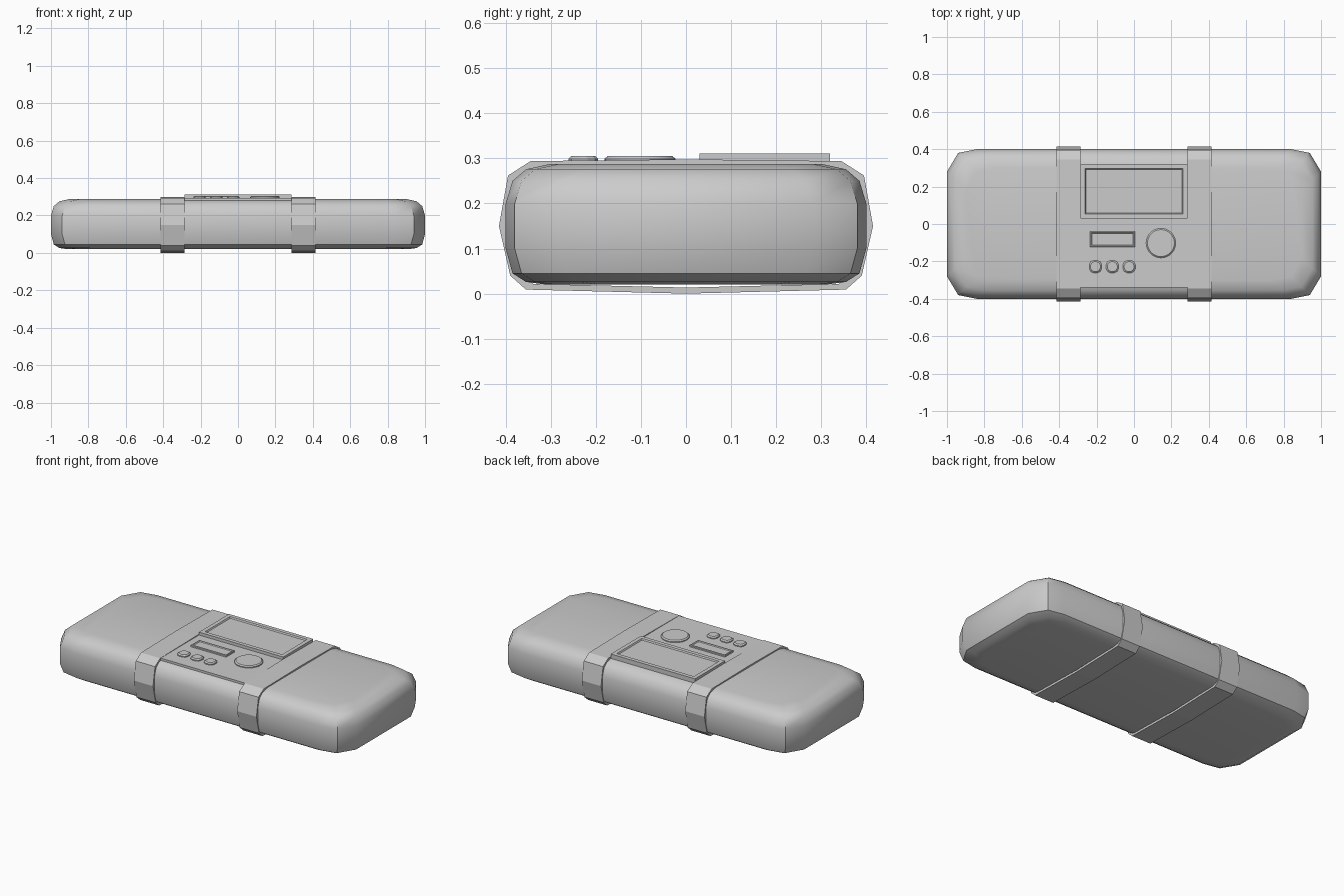
import bpy, bmesh, math

if "Cube" in bpy.data.objects:
    bpy.data.objects.remove(bpy.data.objects["Cube"])


def finish(name, bm, smooth=None):
    bmesh.ops.recalc_face_normals(bm, faces=bm.faces[:])
    me = bpy.data.meshes.new(name)
    bm.to_mesh(me)
    bm.free()
    ob = bpy.data.objects.new(name, me)
    bpy.context.collection.objects.link(ob)
    if smooth:
        bpy.ops.object.select_all(action='DESELECT')
        ob.select_set(True)
        bpy.context.view_layer.objects.active = ob
        bpy.ops.object.shade_smooth_by_angle(angle=math.radians(smooth))
    return ob


def loft(name, rings, closed=False, smooth=None):
    """Bridge equal rings of points; cap the ends, or join last to first."""
    bm = bmesh.new()
    vs = [[bm.verts.new(p) for p in r] for r in rings]
    n = len(vs[0])
    pairs = list(zip(vs, vs[1:])) + ([(vs[-1], vs[0])] if closed else [])
    for a, b in pairs:
        for i in range(n):
            j = (i + 1) % n
            bm.faces.new((a[i], a[j], b[j], b[i]))
    if not closed:
        bm.faces.new(vs[0])
        bm.faces.new(vs[-1])
    return finish(name, bm, smooth)


def rounded(cx, cy, hx, hy, z, c):
    """Rounded rectangle with three points per corner; c lists (dx, dy) insets."""
    q = [(hx - dx, hy - dy) for dx, dy in c]
    pts = q + [(-x, y) for x, y in q[::-1]] + [(-x, -y) for x, y in q] + [(x, -y) for x, y in q[::-1]]
    return [(cx + x, cy + y, z) for x, y in pts]


def plate(name, x0, x1, y0, y1, z0, z1, rim=0, depth=0, bevel=0):
    """Flat block, optionally with a sunken face inside a rim."""
    bm = bmesh.new()
    bmesh.ops.create_cube(bm, size=1)
    for v in bm.verts:
        v.co = (x1 if v.co.x > 0 else x0, y1 if v.co.y > 0 else y0, z1 if v.co.z > 0 else z0)
    bm.normal_update()
    top = max(bm.faces, key=lambda f: f.calc_center_median().z)
    if bevel:
        bmesh.ops.bevel(bm, geom=top.edges[:], offset=bevel, segments=1, affect='EDGES')
        top = max(bm.faces, key=lambda f: f.calc_center_median().z)
    if rim:
        bmesh.ops.inset_region(bm, faces=[top], thickness=rim)
        bmesh.ops.inset_region(bm, faces=[top], thickness=0.006)
        for v in top.verts:
            v.co.z -= depth
    return finish(name, bm)


# Soft-edged body
corner = [(0, 0.12), (0.06, 0.02), (0.16, 0)]
levels = [(0.02, 0.09), (0.026, 0.045), (0.045, 0.015), (0.10, 0), (0.20, 0),
          (0.25, 0.015), (0.276, 0.045), (0.288, 0.10)]
loft("body", [rounded(0, 0, 1 - i, 0.4 - i, z, corner) for z, i in levels], smooth=40)

# Two faceted straps wrapped around the body
half = [(0, 0.0), (0.355, 0.009), (0.39, 0.04), (0.415, 0.15), (0.395, 0.262), (0.345, 0.294), (0, 0.298)]
outline = half + [(-y, z) for y, z in half[-2:0:-1]]
inner = [(y * 0.955, 0.15 + (z - 0.15) * 0.91) for y, z in outline]
for side, name in ((-1, "strap_left"), (1, "strap_right")):
    rings = [[(side * x, y, z) for y, z in prof] for x, prof in
             ((0.285, inner), (0.285, outline), (0.415, outline), (0.415, inner))]
    loft(name, rings, closed=True)

# Control panel and raised screen
plate("control_panel", -0.285, 0.285, -0.34, 0.03, 0.26, 0.293)
plate("screen", -0.285, 0.285, 0.03, 0.32, 0.26, 0.311, rim=0.034, depth=0.008)
plate("small_display", -0.235, 0.005, -0.122, -0.04, 0.28, 0.304, rim=0.005, depth=0.005, bevel=0.003)

# Row of three buttons
bc = [(0, 0.022), (0.007, 0.007), (0.022, 0)]
for k in range(3):
    loft("button_%d" % (k + 1),
         [rounded(-0.206 + 0.09 * k, -0.228, r, r, z, bc)
          for r, z in ((0.033, 0.28), (0.033, 0.299), (0.027, 0.305))])

# Round dial
loft("dial", [[(0.144 + r * math.cos(a * math.tau / 32), -0.102 + r * math.sin(a * math.tau / 32), z)
               for a in range(32)] for r, z in ((0.079, 0.28), (0.079, 0.299), (0.072, 0.305))], smooth=30)
